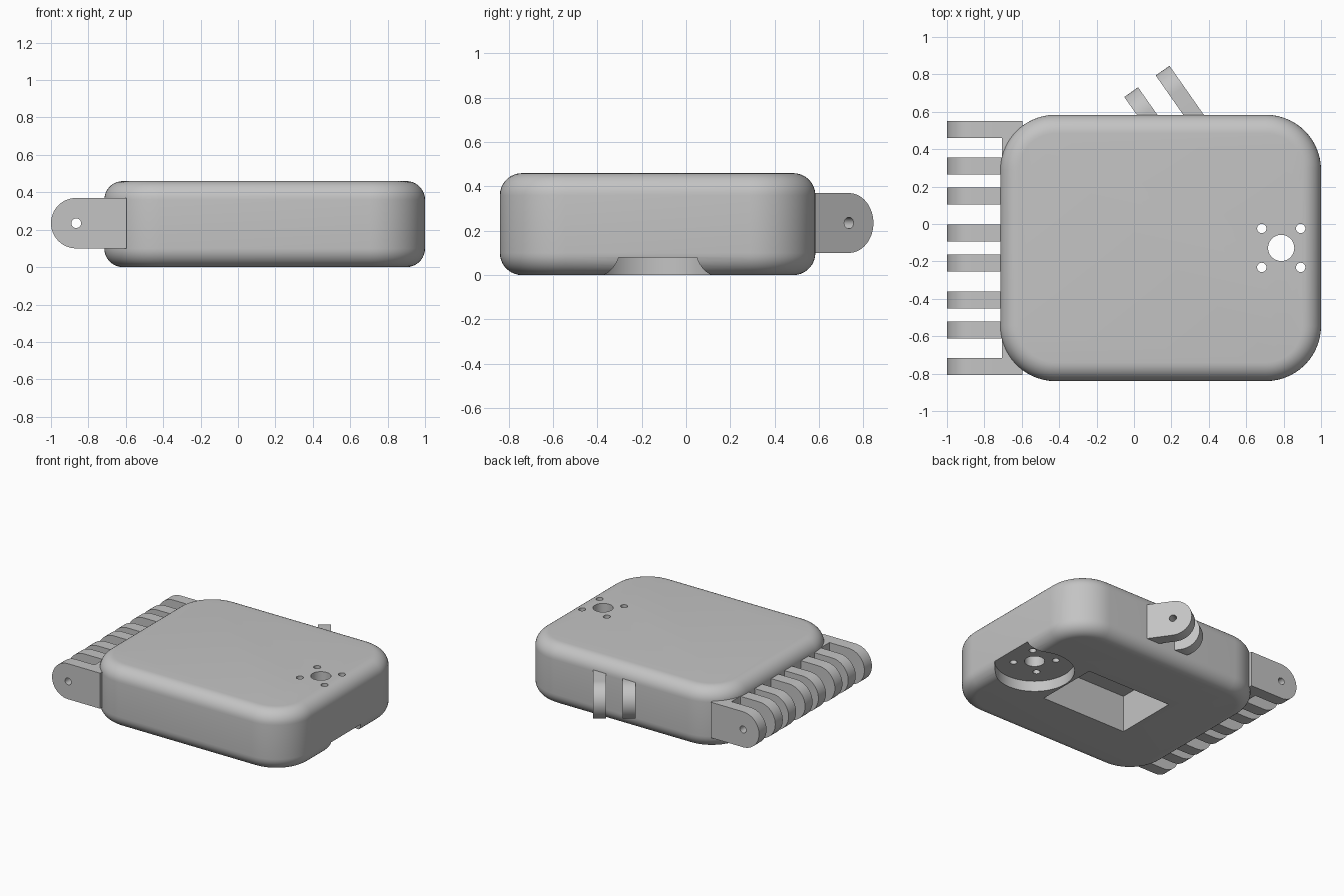
import bpy, bmesh, math
from mathutils import Matrix, Vector

old = bpy.data.objects.get("Cube")
if old:
    bpy.data.objects.remove(old, do_unlink=True)

grey = bpy.data.materials.new("plain_grey")
grey.use_nodes = True
grey.diffuse_color = (0.55, 0.55, 0.55, 1)
grey.node_tree.nodes["Principled BSDF"].inputs["Base Color"].default_value = (0.55, 0.55, 0.55, 1)

MID_Y = -0.128      # symmetry line of the case
LUG_R = 0.135       # rounded end of every hinge lug
LUG_Z = 0.235       # hinge axis height
LUG_W = 0.09        # lug thickness


def make_object(name, bm):
    bmesh.ops.recalc_face_normals(bm, faces=bm.faces)
    mesh = bpy.data.meshes.new(name)
    bm.to_mesh(mesh)
    bm.free()
    mesh.materials.append(grey)
    obj = bpy.data.objects.new(name, mesh)
    bpy.context.collection.objects.link(obj)
    return obj


def box_bmesh(low, high):
    low, high = Vector(low), Vector(high)
    bm = bmesh.new()
    bmesh.ops.create_cube(bm, size=1, matrix=Matrix.Translation((low + high) / 2)
                          @ Matrix.Diagonal((*(high - low), 1)))
    return bm


def cylinder(name, radius, depth, location, axis="Z", sides=32):
    bm = bmesh.new()
    turn = Matrix.Rotation(math.pi / 2, 4, "X") if axis == "Y" else Matrix()
    bmesh.ops.create_cone(bm, cap_ends=True, segments=sides, radius1=radius, radius2=radius,
                          depth=depth, matrix=Matrix.Translation(location) @ turn)
    return make_object(name, bm)


def smooth(obj):
    bpy.ops.object.select_all(action="DESELECT")
    bpy.context.view_layer.objects.active = obj
    obj.select_set(True)
    bpy.ops.object.shade_smooth_by_angle(angle=math.radians(30))


def cut(obj, cutters):
    bpy.context.view_layer.objects.active = obj
    for cutter in cutters:
        cutter.hide_render = True
        mod = obj.modifiers.new("cut", "BOOLEAN")
        mod.operation, mod.solver, mod.object = "DIFFERENCE", "EXACT", cutter
        bpy.ops.object.modifier_apply(modifier=mod.name)
        bpy.data.objects.remove(cutter, do_unlink=True)


def lug(name, tip, angle, length):
    """Flat plate with a round, drilled end at tip, running along local +x."""
    bm = bmesh.new()
    outline = [(length, -LUG_R), (length, LUG_R)]
    for i in range(25):
        a = math.pi / 2 + math.pi * i / 24
        outline.append((LUG_R + LUG_R * math.cos(a), LUG_R * math.sin(a)))
    face = bm.faces.new([bm.verts.new((x, -LUG_W / 2, z)) for x, z in outline])
    side = bmesh.ops.extrude_face_region(bm, geom=[face])
    bmesh.ops.translate(bm, vec=(0, LUG_W, 0),
                        verts=[v for v in side["geom"] if isinstance(v, bmesh.types.BMVert)])
    obj = make_object(name, bm)
    cut(obj, [cylinder("pin_hole", 0.026, 1, (LUG_R, 0, 0), "Y", 24)])
    smooth(obj)
    obj.location = (*tip, LUG_Z)
    obj.rotation_euler.z = angle


# Case: block with rounded corners, then rounded top and bottom rims
bm = box_bmesh((-0.715, -0.84, 0), (1, 0.584, 0.46))
uprights = [e for e in bm.edges if abs(e.verts[0].co.z - e.verts[1].co.z) > 0.1]
bmesh.ops.bevel(bm, geom=uprights, offset=0.295, segments=14, profile=0.5, affect="EDGES")
rims = [e for e in bm.edges if abs(e.verts[0].co.z - e.verts[1].co.z) < 0.001]
bmesh.ops.bevel(bm, geom=rims, offset=0.1, segments=9, profile=0.5, affect="EDGES")
case = make_object("case", bm)

# Round recess, shaft hole, four screw holes and the rectangular pocket below
hub = Vector((0.787, MID_Y, 0))
cutters = [cylinder("recess", 0.275, 0.16, hub, sides=64),
           cylinder("shaft_hole", 0.07, 2, hub, sides=48)]
for sx in (-1, 1):
    for sy in (-1, 1):
        cutters.append(cylinder("screw_hole", 0.025, 2, hub + Vector((sx, sy, 0)) * 0.104))
cutters.append(make_object("pocket", box_bmesh((-0.215, -0.37, -0.2), (0.5, 0.115, 0.28))))
cut(case, cutters)
smooth(case)

# Row of hinge lugs on the side, mirrored about the middle of the case
for i, offset in enumerate((0.08, 0.278, 0.438, 0.633)):
    length = 0.405 if offset > 0.6 else 0.295
    for label, sign in (("back", 1), ("front", -1)):
        lug(f"side_lug_{label}_{i + 1}", (-1, MID_Y + sign * offset), 0, length)

# Bar that joins the side lugs
reach = 0.633 - LUG_W / 2
make_object("lug_bar", box_bmesh((-0.705, MID_Y - reach, LUG_Z - LUG_R),
                                 (-0.595, MID_Y + reach, LUG_Z + LUG_R)))

# Pair of slanted lugs at the back
for i, tip in enumerate(((-0.015, 0.705), (0.153, 0.82))):
    lug(f"back_lug_{i + 1}", tip, math.radians(-55), 0.28 + 0.14 * i)
